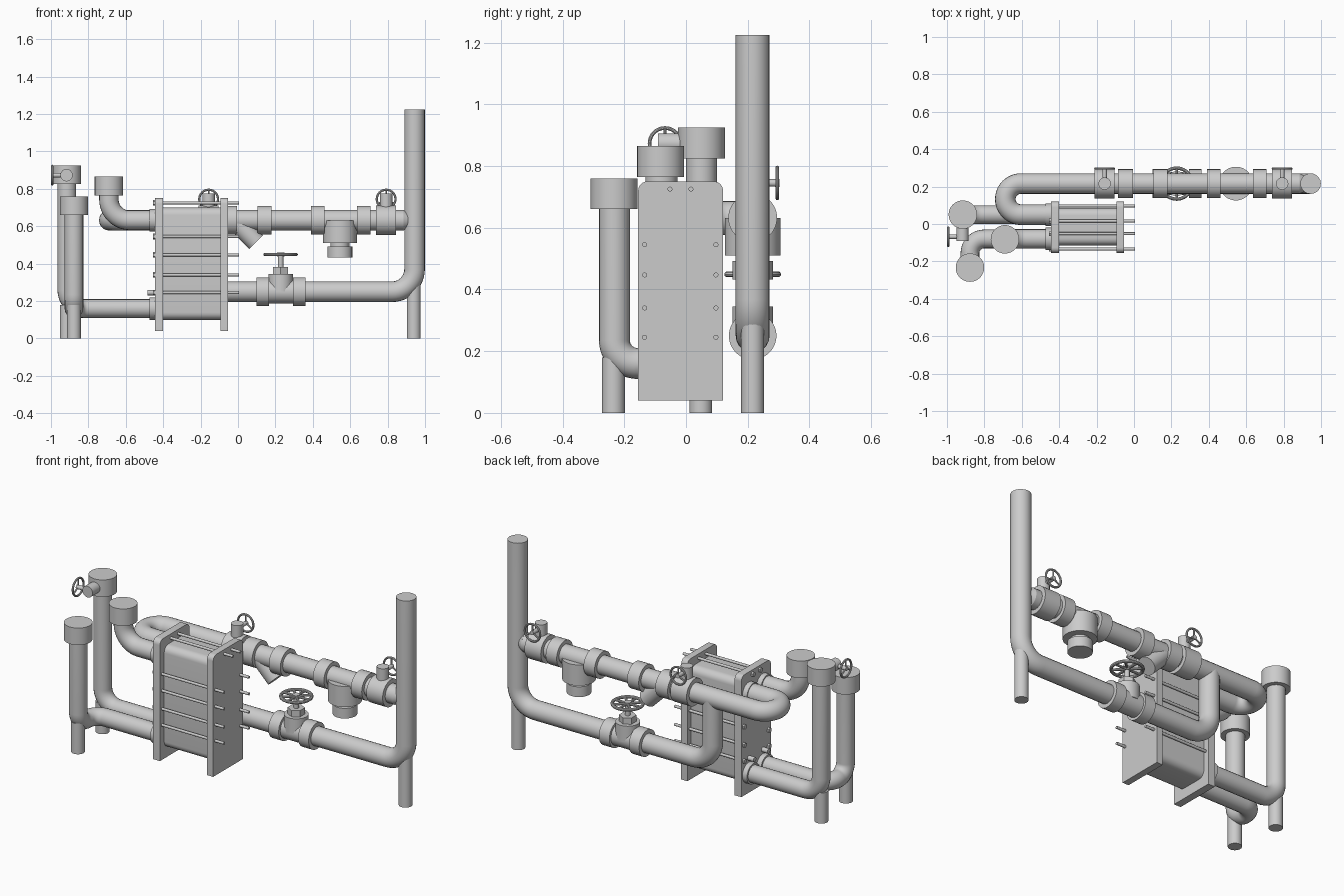
import bpy, bmesh, math
from mathutils import Vector

if "Cube" in bpy.data.objects:
    bpy.data.objects.remove(bpy.data.objects["Cube"])

SMOOTH = math.radians(35)


def smooth(ob):
    bpy.ops.object.select_all(action='DESELECT')
    ob.select_set(True)
    bpy.context.view_layer.objects.active = ob
    bpy.ops.object.shade_smooth_by_angle(angle=SMOOTH)
    return ob


def rod(name, a, b, r, r2=None, n=40):
    """Cylinder or cone from point a to point b."""
    a, b = Vector(a), Vector(b)
    d = b - a
    bpy.ops.mesh.primitive_cone_add(vertices=n, radius1=r, radius2=r if r2 is None else r2,
                                    depth=d.length, location=(a + b) / 2,
                                    rotation=d.to_track_quat('Z', 'Y').to_euler())
    ob = bpy.context.object
    ob.name = name
    return smooth(ob)


def pipe(name, pts, r, bend):
    """Round pipe along a polyline whose corners are rounded with the bend radius."""
    p = [Vector(q) for q in pts]
    path = [p[0]]
    for i in range(1, len(p) - 1):
        u, v = (p[i - 1] - p[i]).normalized(), (p[i + 1] - p[i]).normalized()
        c = p[i] + (u + v) * bend
        path += [c - v * bend * math.cos(t) - u * bend * math.sin(t)
                 for t in [k * math.pi / 24 for k in range(13)]]
    path.append(p[-1])
    path = [q for i, q in enumerate(path) if i == 0 or (q - path[i - 1]).length > 1e-3]
    cu = bpy.data.curves.new(name, 'CURVE')
    cu.dimensions = '3D'
    cu.bevel_depth, cu.bevel_resolution, cu.use_fill_caps = r, 8, True
    sp = cu.splines.new('POLY')
    sp.points.add(len(path) - 1)
    for s, q in zip(sp.points, path):
        s.co = (*q, 1)
    ob = bpy.data.objects.new(name, cu)
    bpy.context.collection.objects.link(ob)
    bpy.ops.object.select_all(action='DESELECT')
    ob.select_set(True)
    bpy.context.view_layer.objects.active = ob
    bpy.ops.object.convert(target='MESH')
    return smooth(bpy.context.object)


def box(name, lo, hi, bevel, top_only):
    """Block with its x-direction edges rounded."""
    lo, hi = Vector(lo), Vector(hi)
    bm = bmesh.new()
    bmesh.ops.create_cube(bm, size=1)
    for v in bm.verts:
        v.co = Vector([(lo[i] + hi[i]) / 2 + v.co[i] * (hi[i] - lo[i]) for i in range(3)])
    mid = (lo.z + hi.z) / 2
    edges = [e for e in bm.edges if abs(e.verts[0].co.x - e.verts[1].co.x) > 1e-4
             and (not top_only or e.verts[0].co.z > mid)]
    bmesh.ops.bevel(bm, geom=edges, offset=bevel, segments=6, profile=0.5, affect='EDGES')
    me = bpy.data.meshes.new(name)
    bm.to_mesh(me)
    bm.free()
    ob = bpy.data.objects.new(name, me)
    bpy.context.collection.objects.link(ob)
    return smooth(ob)


def handwheel(name, c, axis, r, tube, spokes):
    """Ring with hub and spokes."""
    c, q = Vector(c), Vector(axis).to_track_quat('Z', 'Y')
    bpy.ops.mesh.primitive_torus_add(location=c, rotation=q.to_euler(), major_radius=r - tube,
                                     minor_radius=tube, major_segments=40, minor_segments=10)
    bpy.context.object.name = name + "_rim"
    smooth(bpy.context.object)
    for k in range(spokes):
        a = 2 * math.pi * k / spokes + math.pi / 2
        rod(name + "_spoke", c, c + q @ Vector((math.cos(a), math.sin(a), 0)) * (r - tube), tube * .8, n=10)
    ax = Vector(axis) * tube * 1.2
    rod(name + "_hub", c - ax, c + ax, r * .22, n=20)


Y, ZU, ZL = 0.216, 0.632, 0.25      # rear line: depth, upper and lower heights
R = 0.055

# Plate heat exchanger
box("fixed_plate", (-.444, -.155, .04), (-.40, .12, .75), .03, True)
box("pressure_plate", (-.093, -.155, .04), (-.053, .12, .75), .03, True)
box("plate_pack", (-.41, -.115, .10), (-.08, .085, .70), .04, False)
for y in (-.134, .097):
    for z in (.245, .34, .447, .545):
        rod("tie_bolt", (-.452, y, z), (.005, y, z), .008, n=16)
        rod("bolt_head", (-.455, y, z), (-.44, y, z), .015, n=6)
for y in (-.052, .016):
    rod("top_tie_bolt", (-.452, y, .725), (.005, y, .725), .008, n=16)
    rod("bolt_head", (-.455, y, .725), (-.44, y, .725), .015, n=6)
for y in (-.08, .05):
    for z in (.16, ZU):
        rod("nozzle_collar", (-.474, y, z), (-.43, y, z), .06)
    rod("guide_rod_end", (-.483, y, .245), (-.44, y, .245), .014, n=20)

# Rear piping: riser, lower run and cross link in one bent pipe
pipe("riser_and_lower_pipe", [(.944, Y, 1.225), (.944, Y, ZL), (-.326, Y, ZL), (-.326, Y, ZU)], R, .12)
rod("riser_drain_leg", (.94, Y, 0), (.94, Y, .32), .037)
pipe("upper_return_pipe", [(.885, Y, ZU), (-.688, Y, ZU), (-.688, .05, ZU), (-.43, .05, ZU)], R, .083)
rod("upper_pipe_reducer", (.885, Y, ZU), (.925, Y, ZU), R, .035)

# Left-hand connection pipes with caps
pipe("short_elbow_pipe", [(-.43, -.08, ZU), (-.69, -.08, ZU), (-.69, -.08, .80)], .052, .11)
pipe("rear_left_pipe", [(-.43, .05, .16), (-.915, .05, .16), (-.915, .05, .87)], .05, .1)
pipe("front_left_pipe", [(-.43, -.08, .16), (-.877, -.08, .16), (-.877, -.232, .16), (-.877, -.232, .70)],
     .05, .0755)
for x, y, z0, z1 in ((-.69, -.082, .765, .865), (-.915, .05, .825, .925), (-.877, -.233, .66, .76)):
    rod("pipe_cap", (x, y, z0), (x, y, z1), .076, n=48)
for x, y in ((-.915, .048), (-.877, -.235)):
    rod("drain_leg", (x, y, 0), (x, y, .18), .037)

# Collars on the two rear lines
for x0, x1, z in ((-.085, -.005, ZU), (.103, .178, ZU), (.39, .462, ZU), (.637, .708, ZU),
                  (.10, .167, ZL), (.294, .362, ZL)):
    rod("pipe_collar", (x0, Y, z), (x1, Y, z), .077, n=48)

# Small shut-off valves on the upper line
for x in (-.157, .792):
    rod("valve_body", (x - .053, Y, ZU), (x + .053, Y, ZU), .079, n=48)
    rod("valve_neck", (x, Y, ZU), (x, Y, .775), .033)
    rod("valve_stem", (x, Y, .745), (x, .296, .745), .012, n=20)
    handwheel("valve_wheel", (x, .296, .745), (0, 1, 0), .056, .006, 3)

# Shut-off valve at the left cap
rod("side_valve_neck", (-.917, .05, .873), (-.917, -.09, .873), .033)
rod("side_valve_stem", (-.917, -.068, .873), (-.993, -.068, .873), .012, n=20)
handwheel("side_valve_wheel", (-.993, -.068, .873), (1, 0, 0), .056, .006, 3)

# Y strainer branch
rod("strainer_branch", (-.01, Y, .622), (.097, Y, .515), .052)

# Circulation pump
rod("pump_body", (.545, Y, .51), (.545, Y, ZU), .09, n=48)
rod("pump_neck", (.545, Y, .485), (.545, Y, .515), .05)
rod("pump_motor", (.545, Y, .432), (.545, Y, .492), .066, n=48)

# Gate valve on the lower line
GX = .228
rod("gate_valve_body", (.16, Y, ZL), (.30, Y, ZL), .062)
rod("gate_bonnet", (GX, Y, ZL), (GX, Y, .345), .066)
rod("gate_packing_nut", (GX, Y, .34), (GX, Y, .382), .046, n=6)
rod("gate_stem", (GX, Y, .38), (GX, Y, .455), .014, n=20)
handwheel("gate_wheel", (GX, Y, .449), (0, 0, 1), .092, .009, 8)
